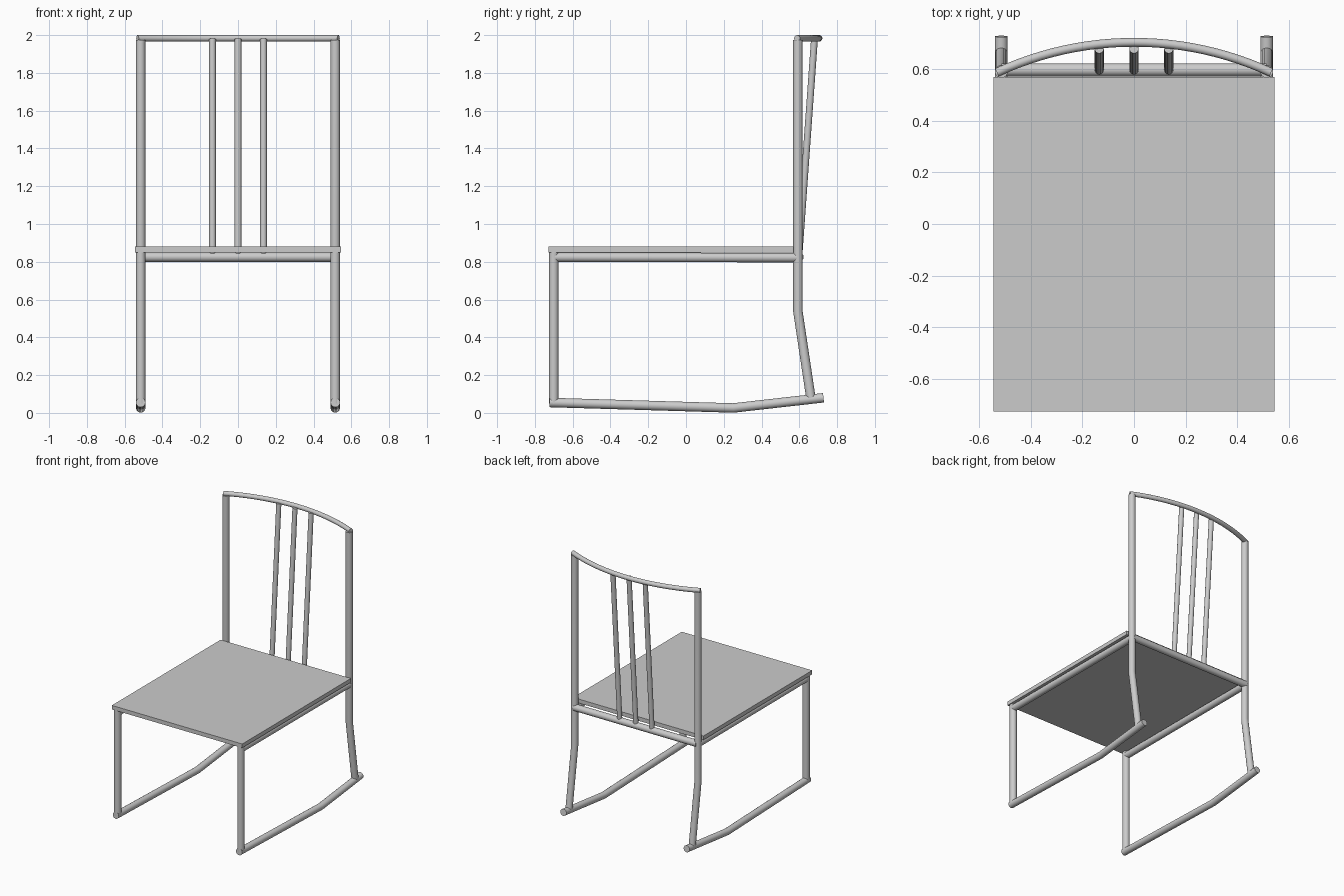
import bpy, math

if "Cube" in bpy.data.objects:
    bpy.data.objects.remove(bpy.data.objects["Cube"])

R = 0.025      # main frame tube radius
X = 0.515      # half spacing of the side frames


def tube(name, points, radius):
    """Round capped tube along a path, turned into a smooth mesh."""
    cu = bpy.data.curves.new(name, 'CURVE')
    cu.dimensions = '3D'
    cu.bevel_depth = radius
    cu.bevel_resolution = 6
    cu.use_fill_caps = True
    sp = cu.splines.new('POLY')
    sp.points.add(len(points) - 1)
    for p, co in zip(sp.points, points):
        p.co = (*co, 1)
    ob = bpy.data.objects.new(name, cu)
    bpy.context.collection.objects.link(ob)
    bpy.ops.object.select_all(action='DESELECT')
    ob.select_set(True)
    bpy.context.view_layer.objects.active = ob
    bpy.ops.object.convert(target='MESH')
    ob = bpy.context.view_layer.objects.active
    bpy.ops.object.shade_smooth_by_angle(angle=math.radians(35))
    return ob


# Flat seat panel
bpy.ops.mesh.primitive_cube_add(size=1, location=(0, -0.079, 0.865))
seat = bpy.context.object
seat.name = "seat"
seat.scale = (1.09, 1.298, 0.03)
bpy.ops.object.transform_apply(location=False, rotation=False, scale=True)

# Side frames: (y, z) paths repeated left and right
side_parts = {
    "front_leg": [(-0.70, 0.05), (-0.70, 0.85)],
    "seat_side_rail": [(-0.70, 0.824), (0.592, 0.822)],
    "back_post": [(0.661, 0.08), (0.592, 0.54), (0.592, 1.975)],
    "rocker": [(-0.723, 0.055), (0.25, 0.026), (0.728, 0.08)],
}
for side, sx in (("left", -X), ("right", X)):
    for part, path in side_parts.items():
        tube(f"{part}_{side}", [(sx, y, z) for y, z in path], R)

# Rail under the back of the seat
tube("seat_back_rail", [(-X, 0.598, 0.825), (X, 0.598, 0.825)], R)

# Curved top rail, a circular arc bowing backwards
HALF, SAG, Y_END, TOP = 0.532, 0.117, 0.588, 1.983
arc_r = (HALF ** 2 + SAG ** 2) / (2 * SAG)
arc_a = math.asin(HALF / arc_r)


def arc_y(x):
    return Y_END + SAG - arc_r + math.sqrt(arc_r ** 2 - x ** 2)


N = 24
xs = [arc_r * math.sin(arc_a * (2 * i / N - 1)) for i in range(N + 1)]
tube("top_rail", [(x, arc_y(x), TOP) for x in xs], 0.017)

# Three leaning back spindles
for i, x in enumerate((-0.135, 0, 0.135)):
    tube(f"back_spindle_{i + 1}", [(x, 0.597, 0.82), (x, 0.68, 1.98)], 0.018)
